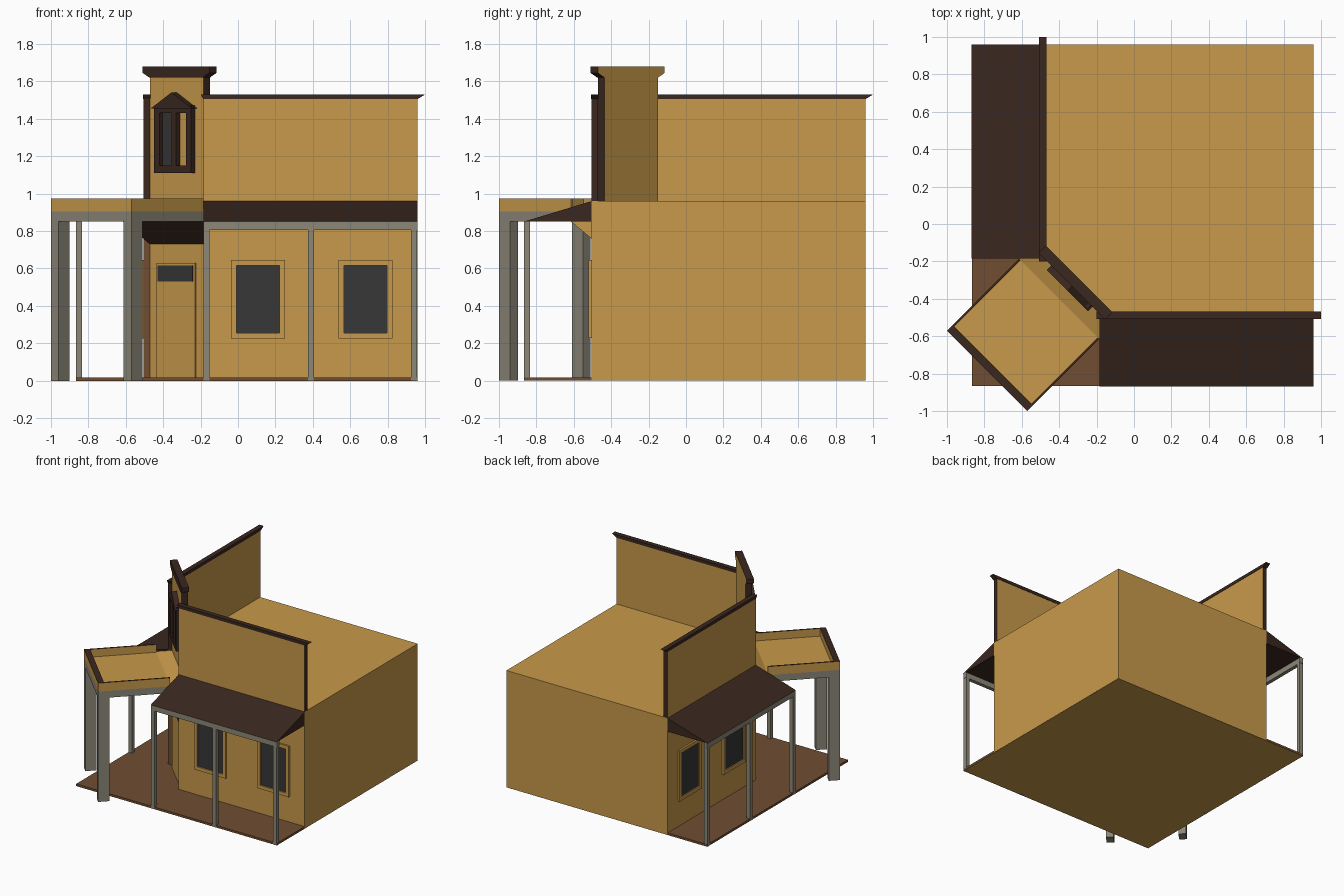
import bpy, bmesh
from mathutils import Matrix, Vector

if "Cube" in bpy.data.objects:
    bpy.data.objects.remove(bpy.data.objects["Cube"])


def colour(name, rgb):
    m = bpy.data.materials.new(name)
    m.use_nodes = True
    m.diffuse_color = (*rgb, 1)
    bsdf = m.node_tree.nodes["Principled BSDF"]
    bsdf.inputs["Base Color"].default_value = (*rgb, 1)
    bsdf.inputs["Roughness"].default_value = 0.9
    return m


TAN = colour("tan_wall", (0.58, 0.32, 0.07))
DARK = colour("dark_brown_trim", (0.042, 0.020, 0.014))
GREY = colour("weathered_grey_wood", (0.262, 0.242, 0.188))
FLOOR = colour("brown_floor", (0.162, 0.076, 0.032))
GLASS = colour("dark_glass", (0.038, 0.038, 0.038))

FRONT = Matrix.Identity(4)
# Side wing repeats the front wing with x and y exchanged
SIDE = Matrix(((0, 1, 0, 0), (1, 0, 0, 0), (0, 0, 1, 0), (0, 0, 0, 1)))
# Corner frame: x along the cut corner, y into the building
CORNER = (Matrix.Translation((-0.3275, -0.3275, 0))
          @ Matrix.Rotation(-0.785398, 4, 'Z'))


def solid(name, points, push, mat, place=FRONT, rules=()):
    """Extrude a planar outline; rules recolour faces by their local normal."""
    bm = bmesh.new()
    face = bm.faces.new([bm.verts.new(p) for p in points])
    new = bmesh.ops.extrude_face_region(bm, geom=[face])["geom"]
    bmesh.ops.translate(bm, vec=Vector(push),
                        verts=[v for v in new if isinstance(v, bmesh.types.BMVert)])
    if face.is_valid and len(bm.faces) < len(points) + 2:
        bm.faces.new([bm.verts[i] for i in range(len(points))])
    bmesh.ops.recalc_face_normals(bm, faces=bm.faces)
    mats = [mat]
    for other, test in rules:
        mats.append(other)
        for f in bm.faces:
            if test(f.normal, f.calc_center_median()):
                f.material_index = len(mats) - 1
    bm.transform(place)
    bmesh.ops.recalc_face_normals(bm, faces=bm.faces)
    mesh = bpy.data.meshes.new(name)
    bm.to_mesh(mesh)
    bm.free()
    for m in mats:
        mesh.materials.append(m)
    obj = bpy.data.objects.new(name, mesh)
    bpy.context.collection.objects.link(obj)
    return obj


def box(name, x, y, z, mat, place=FRONT, rules=()):
    pts = [(x[0], y[0], z[0]), (x[1], y[0], z[0]), (x[1], y[1], z[0]), (x[0], y[1], z[0])]
    return solid(name, pts, (0, 0, z[1] - z[0]), mat, place, rules)


def frame(name, x, y, z, w, mat, place):
    """Four bars around an opening."""
    box(name + "_sill", x, y, (z[0], z[0] + w), mat, place)
    box(name + "_head", x, y, (z[1] - w, z[1]), mat, place)
    for side, a in (("right", x[0]), ("left", x[1] - w)):
        box(f"{name}_{side}_jamb", (a, a + w), y, (z[0] + w, z[1] - w), mat, place)


def ends(n, c):
    return abs(n.x) > 0.9


def up(n, c):
    return n.z > 0.9


def down(n, c):
    return n.z < -0.9


OUT, IN, NEAR, FAR = -0.505, -0.47, -0.185, 0.96
EAVE, ROOF = 0.85, 0.96

# Floor and main building
box("porch_floor", (-0.865, FAR - 0.001), (-0.865, FAR - 0.001), (0, 0.018), FLOOR,
    rules=[(TAN, down)])
plan = [(FAR, FAR), (OUT, FAR), (OUT, NEAR), (IN, NEAR), (NEAR, IN), (NEAR, OUT), (FAR, OUT)]
solid("main_building", [(x, y, 0.001) for x, y in plan], (0, 0, ROOF - 0.001), TAN,
      rules=[(FLOOR, lambda n, c: abs(n.z) < 0.1 and min(n.x, n.y) < -0.9
              and max(c.x, c.y) < -0.1)])

# Two matching wings: false front, cornice, porch and windows
for wing, place in (("front", FRONT), ("side", SIDE)):
    box(wing + "_false_front", (NEAR, FAR), (OUT, IN), (ROOF, 1.505), TAN, place,
        [(DARK, ends)])
    solid(wing + "_cornice",
          [(NEAR, OUT - 0.002, 1.505), (FAR, OUT - 0.002, 1.505),
           (1.0, OUT - 0.002, 1.53), (-0.2, OUT - 0.002, 1.53)],
          (0, 0.04, 0), DARK, place)
    solid(wing + "_porch_roof",
          [(NEAR, -0.868, EAVE), (NEAR, OUT, EAVE), (NEAR, OUT, ROOF)],
          (FAR - NEAR, 0, 0), DARK, place)
    box(wing + "_porch_beam", (NEAR, FAR), (-0.865, -0.835), (0.805, EAVE), GREY, place)
    for i, x in enumerate((NEAR, 0.375, 0.925)):
        box(f"{wing}_porch_post_{i + 1}", (x, x + 0.032), (-0.866, -0.834),
            (0.0, EAVE - 0.002), GREY, place)
    for i, x in enumerate((-0.037, 0.536)):
        name = f"{wing}_window_{i + 1}"
        frame(name, (x, x + 0.288), (OUT - 0.015, OUT), (0.227, 0.645), 0.029, TAN, place)
        box(name + "_glass", (x + 0.029, x + 0.259), (OUT - 0.005, OUT),
            (0.256, 0.616), GLASS, place)

# Corner tower wall with flared cornice
HALF, THICK = 0.2015, 0.0495
box("corner_tower", (-HALF, HALF), (0, THICK), (ROOF, 1.62), TAN, CORNER, [(DARK, ends)])
solid("corner_cornice",
      [(-HALF, -0.006, 1.62), (HALF, -0.006, 1.62), (0.252, -0.006, 1.645),
       (0.252, -0.006, 1.68), (-0.252, -0.006, 1.68), (-0.252, -0.006, 1.645)],
      (0, THICK + 0.006, 0), DARK, CORNER, [(TAN, lambda n, c: n.y > 0.9)])

# Tower window with small gable
frame("tower_window", (-0.14, 0.14), (-0.03, 0), (1.11, 1.47), 0.04, DARK, CORNER)
box("tower_window_mullion", (-0.01, 0.025), (-0.03, 0), (1.15, 1.43), DARK, CORNER)
box("tower_window_glass", (-0.1, -0.01), (-0.008, 0), (1.15, 1.43), GLASS, CORNER)
solid("tower_window_gable",
      [(-0.155, -0.04, 1.455), (0.155, -0.04, 1.455), (0, -0.04, 1.54)],
      (0, 0.04, 0), DARK, CORNER)

# Corner door
box("door", (-0.146, 0.146), (-0.008, 0), (0.018, 0.63), TAN, CORNER)
box("door_glass", (-0.132, 0.132), (-0.012, -0.006), (0.53, 0.615), GLASS, CORNER)

# Corner canopy
W, Y0, Y1 = 0.304, -0.647, -0.1025
box("canopy_slab", (-W, W), (Y0, Y1), (EAVE, 0.905), GREY, CORNER, [(DARK, down)])
box("canopy_deck", (-W + 0.012, W - 0.012), (Y0 + 0.04, Y1), (0.905, 0.912), TAN, CORNER)
box("canopy_front_parapet", (-W, W), (Y0, Y0 + 0.045), (0.905, 0.975), TAN, CORNER,
    [(DARK, up)])
for side, s in (("right", -1), ("left", 1)):
    xs = sorted((s * W, s * (W - 0.013)))
    box(f"canopy_{side}_parapet", xs, (Y0 + 0.045, Y1), (0.905, 0.975), TAN, CORNER,
        [(DARK, up)])
    xs = sorted((s * W, s * (W - 0.057)))
    box(f"canopy_{side}_leg", xs, (Y0, Y0 + 0.085), (0, EAVE), GREY, CORNER)

# Sloped link between canopy and wall, dark underneath
link = solid("canopy_link",
             [(-W, Y1, EAVE), (W, Y1, EAVE), (HALF, 0, 0.73), (-HALF, 0, 0.73)],
             (0, 0, 0.06), TAN, CORNER, [(DARK, lambda n, c: n.z < -0.3)])
for v in link.data.vertices:
    depth = (CORNER.inverted() @ v.co).y
    if depth > -0.01 and v.co.z > 0.75:
        v.co.z = ROOF
    elif v.co.z > 0.88:
        v.co.z = 0.912
